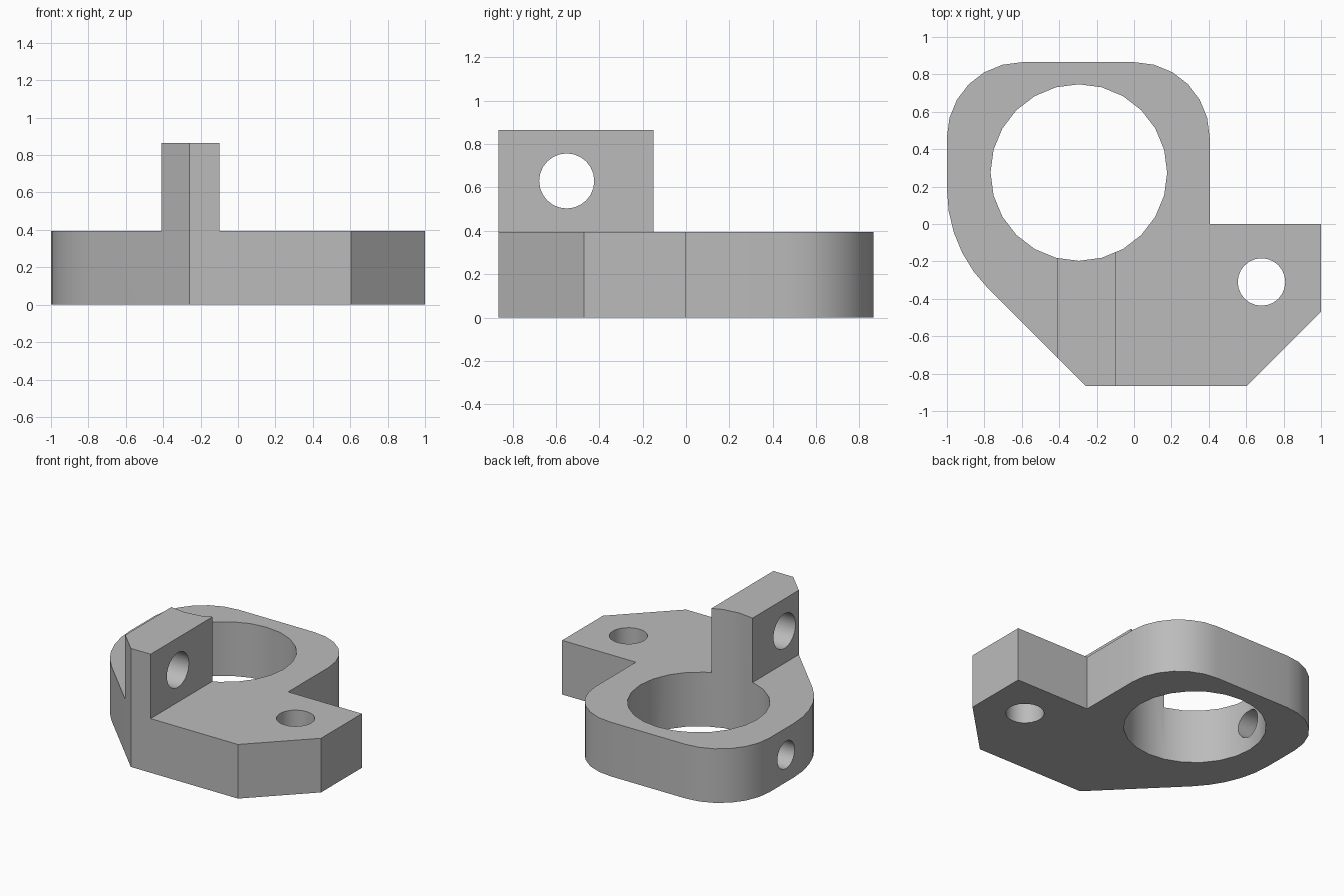
import bpy, bmesh, math
from mathutils import Matrix, Vector

cube = bpy.data.objects.get("Cube")
if cube:
    bpy.data.objects.remove(cube, do_unlink=True)

grey = bpy.data.materials.new("plain grey")
grey.use_nodes = True
grey.diffuse_color = (0.5, 0.5, 0.5, 1)
grey.node_tree.nodes["Principled BSDF"].inputs["Base Color"].default_value = (0.5, 0.5, 0.5, 1)


def add_object(name, bm):
    bmesh.ops.recalc_face_normals(bm, faces=bm.faces)
    mesh = bpy.data.meshes.new(name)
    bm.to_mesh(mesh)
    bm.free()
    mesh.materials.append(grey)
    obj = bpy.data.objects.new(name, mesh)
    bpy.context.collection.objects.link(obj)
    return obj


def prism(name, outline, bottom, top):
    bm = bmesh.new()
    face = bm.faces.new([bm.verts.new((x, y, bottom)) for x, y in outline])
    walls = bmesh.ops.extrude_face_region(bm, geom=[face])
    verts = [v for v in walls["geom"] if isinstance(v, bmesh.types.BMVert)]
    bmesh.ops.translate(bm, verts=verts, vec=(0, 0, top - bottom))
    return add_object(name, bm)


def rod(name, centre, radius, length, sides, along_x=False):
    bm = bmesh.new()
    turn = Matrix.Rotation(math.pi / 2, 4, "Y") if along_x else Matrix()
    bmesh.ops.create_cone(bm, cap_ends=True, segments=sides, radius1=radius, radius2=radius,
                          depth=length, matrix=Matrix.Translation(Vector(centre)) @ turn)
    return add_object(name, bm)


def arc(cx, cy, radius, start, end, step=15):
    return [(cx + radius * math.cos(math.radians(a)), cy + radius * math.sin(math.radians(a)))
            for a in range(start, end + 1, step)]


def cut(body, cutter):
    mod = body.modifiers.new(cutter.name, "BOOLEAN")
    mod.operation, mod.solver, mod.object = "DIFFERENCE", "EXACT", cutter
    bpy.context.view_layer.objects.active = body
    bpy.ops.object.modifier_apply(modifier=mod.name)
    bpy.data.objects.remove(cutter, do_unlink=True)


PLATE, TOP = 0.395, 0.865

# Full-height block: rounded ring end, slanted side and square ear
outline = [(-0.26, -TOP), (0.605, -TOP), (1, -0.47), (1, 0), (0.405, 0)]
outline += arc(0.005, 0.465, 0.4, 0, 90)
outline += arc(-0.6, 0.465, 0.4, 90, 180)
outline += arc(-0.25, 0.186, 0.75, 180, 225, 9)
body = prism("bracket_body", outline, 0, TOP)

# Lower everything but the upright tab to plate height
clearance = [(-2, -2), (-0.41, -2), (-0.41, 0), (-0.1, 0), (-0.1, -2), (2, -2), (2, 2), (-2, 2)]
cut(body, prism("plate_clearance", clearance, PLATE, 1.2))

# Ring bore, ear hole, tab cross hole, and clamp hole through the outer ring wall
cut(body, rod("ring_bore", (-0.295, 0.275, 0.4), 0.472, 2, 24))
cut(body, rod("ear_hole", (0.682, -0.31, 0.2), 0.127, 1, 24))
cut(body, rod("tab_hole", (-0.25, -0.55, 0.63), 0.127, 1, 24, True))
cut(body, rod("clamp_hole", (-0.9, 0.275, 0.2), 0.1, 0.8, 24, True))

bpy.ops.object.select_all(action="DESELECT")
body.select_set(True)
bpy.context.view_layer.objects.active = body
bpy.ops.object.shade_smooth_by_angle(angle=math.radians(30))
